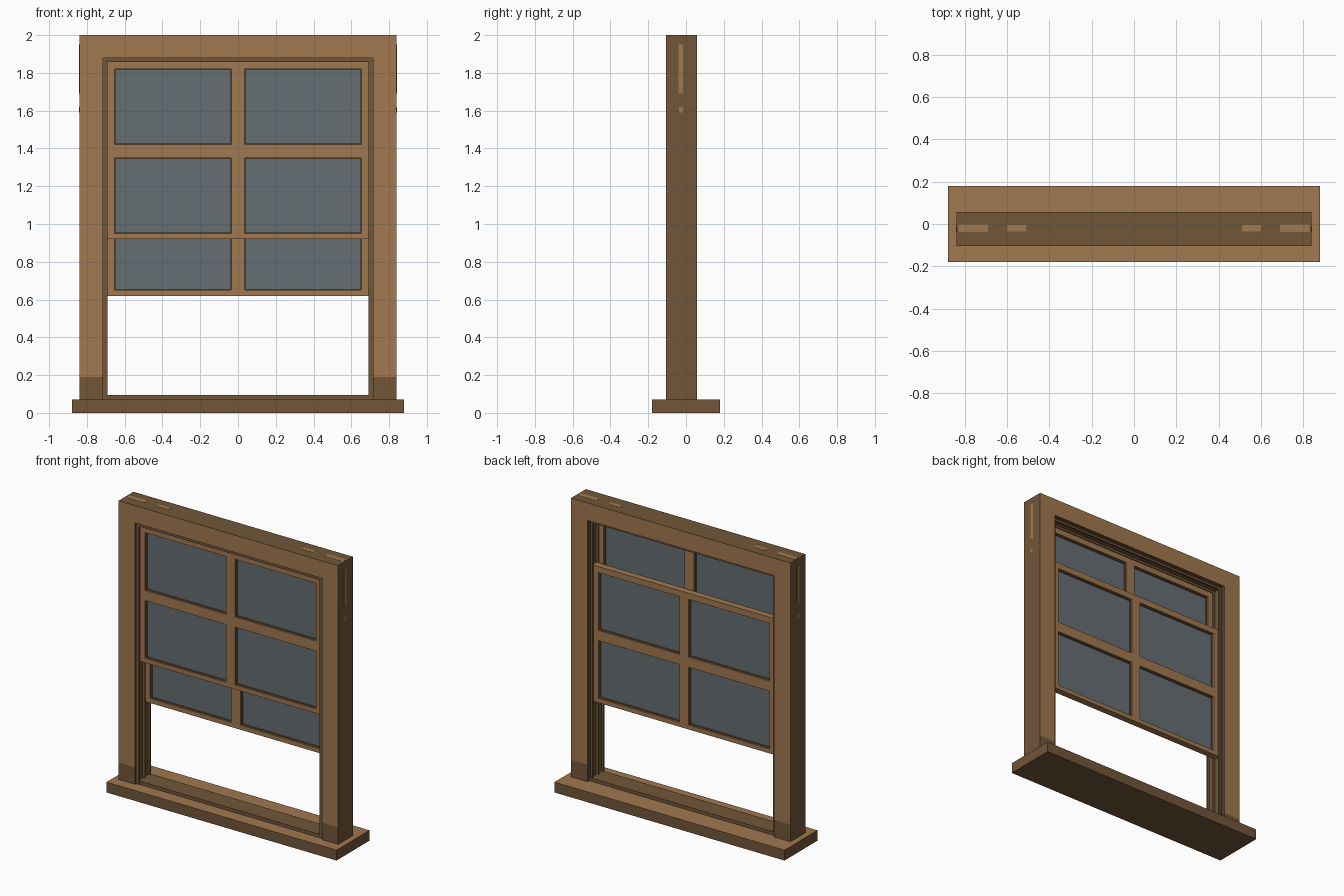
import bpy
import bmesh

if "Cube" in bpy.data.objects:
    bpy.data.objects.remove(bpy.data.objects["Cube"])


def srgb(r, g, b):
    return tuple(((c / 255 + 0.055) / 1.055) ** 2.4 if c > 10 else c / 3295 for c in (r, g, b)) + (1,)


def material(name, *rgb):
    m = bpy.data.materials.new(name)
    m.diffuse_color = srgb(*rgb)
    m.use_nodes = True
    m.node_tree.nodes["Principled BSDF"].inputs["Base Color"].default_value = m.diffuse_color
    return m


LIGHT = material("light_wood", 160, 120, 80)
DARK = material("dark_wood", 113, 86, 57)
GLASS = material("grey_glass", 101, 110, 114)


def panel(name, xs, zs, y0, y1, mats, holes=(), rule=None):
    """Flat panel on an x/z grid with some cells left open, thickened from y0 to y1."""
    bm = bmesh.new()
    grid = [[bm.verts.new((x, y0, z)) for z in zs] for x in xs]
    for i in range(len(xs) - 1):
        for j in range(len(zs) - 1):
            if (i, j) not in holes:
                bm.faces.new((grid[i][j], grid[i + 1][j], grid[i + 1][j + 1], grid[i][j + 1]))
    bmesh.ops.delete(bm, geom=[v for v in bm.verts if not v.link_faces], context='VERTS')
    new = bmesh.ops.extrude_face_region(bm, geom=bm.faces[:], use_keep_orig=True)["geom"]
    for v in new:
        if isinstance(v, bmesh.types.BMVert):
            v.co.y = y1
    bmesh.ops.recalc_face_normals(bm, faces=bm.faces[:])
    bm.normal_update()
    if rule:
        for f in bm.faces:
            f.material_index = rule(f)
    me = bpy.data.meshes.new(name)
    bm.to_mesh(me)
    bm.free()
    for m in mats:
        me.materials.append(m)
    ob = bpy.data.objects.new(name, me)
    bpy.context.collection.objects.link(ob)
    return ob


# Sill: light on top, dark around
panel("sill", [-0.88, 0.88], [0, 0.072], -0.18, 0.18, [LIGHT, DARK],
      rule=lambda f: 0 if f.normal.z > 0.5 else 1)

# Casing: light front and back, dark edges and dark feet
panel("casing", [-0.84, -0.715, 0.715, 0.84], [0.072, 0.19, 1.88, 2.0], -0.105, 0.057,
      [LIGHT, DARK], holes={(1, 0), (1, 1)},
      rule=lambda f: 0 if abs(f.normal.y) > 0.5 and f.calc_center_median().z > 0.19 else 1)

# Jamb liner with three guide beads forming the two sash channels
panel("jamb_liner", [-0.716, -0.706, 0.706, 0.716], [0.072, 1.873, 1.881], -0.09, 0.04,
      [DARK], holes={(1, 0)})
for name, y0, y1 in (("front_stop", -0.094, -0.083), ("parting_bead", -0.033, -0.027),
                     ("back_stop", 0.023, 0.034)):
    panel(name, [-0.714, -0.69, 0.69, 0.714], [0.072, 1.858, 1.879], y0, y1,
          [DARK], holes={(1, 0)})
panel("bottom_liner", [-0.705, 0.705], [0.072, 0.095], -0.09, 0.04, [DARK])


# Sashes: frame with four openings, thin glazing beads and glass
def sash(name, z, y0, y1):
    xs = [-0.704, -0.655, -0.035, 0.035, 0.655, 0.704]
    zs = [z, z + 0.03, z + 0.43, z + 0.50, z + 0.90, z + 0.942]
    mid = (y0 + y1) / 2
    panel(name + "_frame", xs, zs, y0, y1, [LIGHT],
          holes={(i, j) for i in (1, 3) for j in (1, 3)})
    e = 0.006
    for i in (1, 3):
        for j in (1, 3):
            a, b, c, d = xs[i], xs[i + 1], zs[j], zs[j + 1]
            panel(name + "_glazing_bead", [a, a + e, b - e, b], [c, c + e, d - e, d],
                  mid - 0.012, mid + 0.012, [DARK], holes={(1, 1)})
            panel(name + "_pane", [a, b], [c, d], mid - 0.004, mid + 0.004, [GLASS])


sash("upper_sash", 0.92, -0.081, -0.035)
sash("lower_sash", 0.62, -0.025, 0.021)

# Worn light patches on the outer edges of the casing
for s in (-1, 1):
    for a, b, w in ((0.69, 0.83, 0.018), (0.51, 0.60, 0.015)):
        panel("top_worn_patch", sorted((s * a, s * b)), [1.999, 2.001], -0.02 - w, -0.02 + w, [LIGHT])
    for c, d, w in ((1.69, 1.95, 0.012), (1.59, 1.62, 0.01)):
        panel("side_worn_patch", sorted((s * 0.839, s * 0.841)), [c, d], -0.027 - w, -0.027 + w, [LIGHT])
